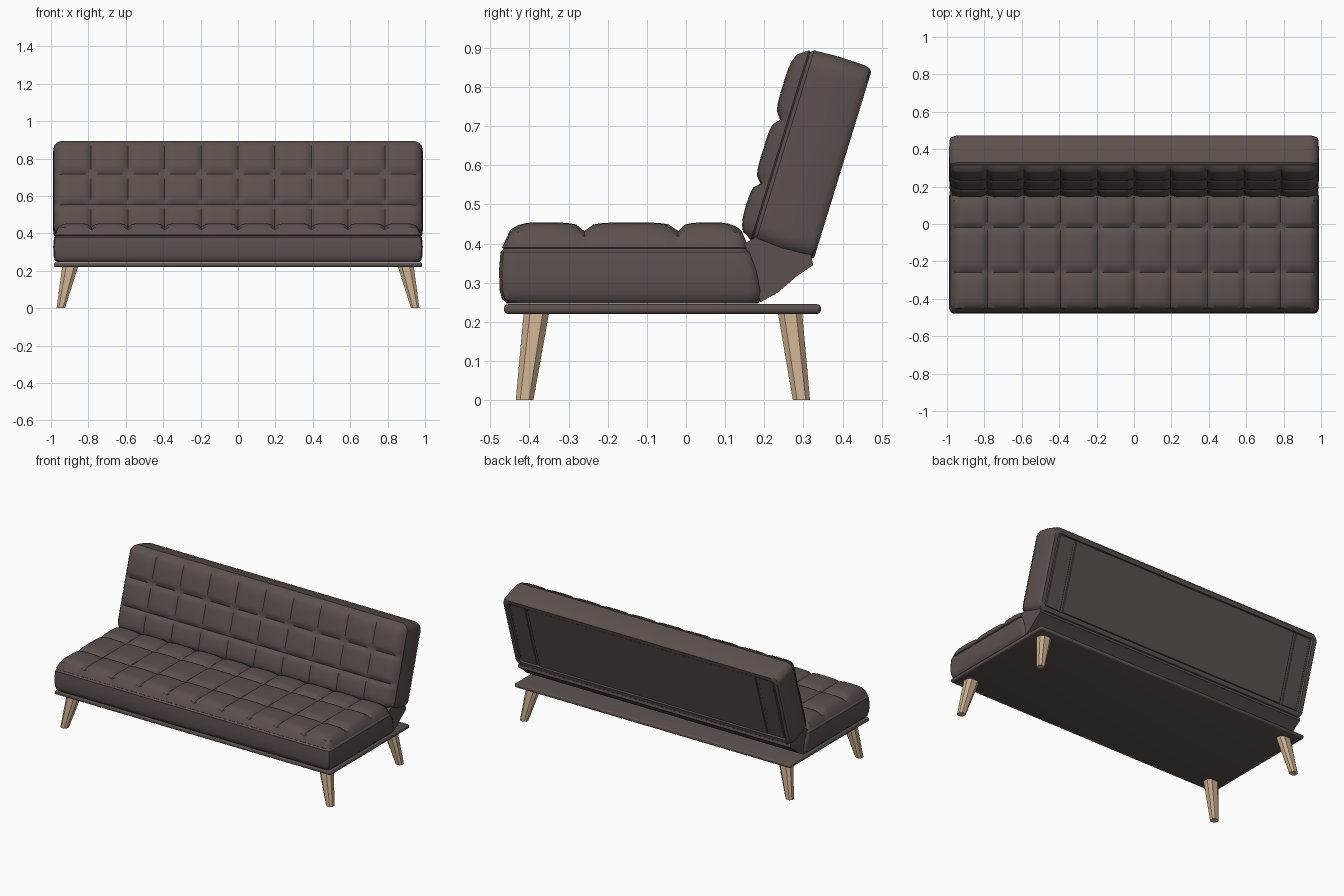
import bpy, bmesh, math
from mathutils import Matrix, Vector

cube = bpy.data.objects.get("Cube")
if cube:
    bpy.data.objects.remove(cube, do_unlink=True)


def material(name, rgb):
    m = bpy.data.materials.new(name)
    m.use_nodes = True
    m.diffuse_color = (*rgb, 1)
    m.node_tree.nodes["Principled BSDF"].inputs["Base Color"].default_value = (*rgb, 1)
    return m


fabric = material("brown fabric", (0.105, 0.082, 0.074))
wood = material("pale wood", (0.60, 0.43, 0.27))


def finish(name, bm, mat, smooth=True):
    bmesh.ops.recalc_face_normals(bm, faces=bm.faces)
    mesh = bpy.data.meshes.new(name)
    bm.to_mesh(mesh)
    bm.free()
    mesh.materials.append(mat)
    ob = bpy.data.objects.new(name, mesh)
    bpy.context.collection.objects.link(ob)
    if smooth:
        bpy.ops.object.select_all(action='DESELECT')
        ob.select_set(True)
        bpy.context.view_layer.objects.active = ob
        bpy.ops.object.shade_smooth_by_angle(angle=math.radians(35))
    return ob


def round_corner(x, v, half, v0, v1, r):
    """Pull the square corners of the outline into arcs."""
    sx = 1 if x > 0 else -1
    sv = 1 if v > (v0 + v1) / 2 else -1
    edge = v1 if sv > 0 else v0
    a = 1 - (half - abs(x)) / r
    b = 1 - abs(edge - v) / r
    if a > 0 and b > 0:
        x = sx * (half - r + r * a * math.sqrt(1 - b * b / 2))
        v = edge - sv * r + sv * r * b * math.sqrt(1 - a * a / 2)
    return x, v


def tufted_cushion(half, seams, edge, crown, puff, corner, rings, cols=10, sub=10):
    """Pillowed grid on top, side walls that follow (outset, height) rings, closed below."""
    bm = bmesh.new()
    v0, v1 = seams[0], seams[-1]
    ts = [2 * i / sub - 1 for i in range(sub)]
    xs = [(-half + (c + (t + 1) / 2) * 2 * half / cols, t) for c in range(cols) for t in ts]
    vs = [(a + (t + 1) / 2 * (b - a), t) for a, b in zip(seams, seams[1:]) for t in ts]
    xs.append((half, 1))
    vs.append((v1, 1))

    def rise(d):
        m = min(max(d, 0) / 0.08, 1)
        return math.sqrt(1 - (1 - m) ** 2)

    grid = []
    for x, a in xs:
        row = []
        for v, b in vs:
            body = rise(half - abs(x)) * rise(min(v - v0, v1 - v))
            bump = math.sqrt((1 - a ** 4) * (1 - b ** 4))
            px, pv = round_corner(x, v, half, v0, v1, corner)
            row.append(bm.verts.new((px, pv, edge + crown * body + puff * bump)))
        grid.append(row)
    for p, q in zip(grid, grid[1:]):
        for j in range(len(vs) - 1):
            bm.faces.new((p[j], q[j], q[j + 1], p[j + 1]))

    # side walls
    mid, hv = (v0 + v1) / 2, (v1 - v0) / 2
    rim = [e for e in bm.edges if e.is_boundary]
    last = 0
    for out, w in rings:
        new = bmesh.ops.extrude_edge_only(bm, edges=rim)["geom"]
        for p in (g for g in new if isinstance(g, bmesh.types.BMVert)):
            p.co.x *= (half + out) / (half + last)
            p.co.y = mid + (p.co.y - mid) * (hv + out) / (hv + last)
            p.co.z = w
        rim = [g for g in new if isinstance(g, bmesh.types.BMEdge)]
        last = out
    cap = bmesh.ops.holes_fill(bm, edges=rim)["faces"]
    bmesh.ops.recalc_face_normals(bm, faces=bm.faces)
    return bm, cap


def box(name, lo, hi, mat, bevel=0.0, segments=2, matrix=None):
    bm = bmesh.new()
    bmesh.ops.create_cube(bm, size=1)
    lo, hi = Vector(lo), Vector(hi)
    for p in bm.verts:
        p.co = (lo + hi) / 2 + p.co * (hi - lo)
    if bevel:
        bmesh.ops.bevel(bm, geom=bm.edges[:], offset=bevel, segments=segments,
                        profile=0.5, affect='EDGES')
    if matrix:
        bm.transform(matrix)
    return finish(name, bm, mat)


# seat, with its rear wall sloping back towards the hinge
bm, _ = tufted_cushion(0.98, [-0.47, -0.26, -0.02, 0.16], 0.39, 0.042, 0.022, 0.025,
                       [(-0.004, 0.387), (0.004, 0.378), (0.008, 0.33),
                        (0.006, 0.28), (0.0, 0.258), (-0.012, 0.247)])
for p in bm.verts:
    p.co.y += max(0, 0.39 - p.co.z) * 0.25 * min(max(p.co.y / 0.13, 0), 1)
finish("seat_cushion", bm, fabric)

# backrest, built lying flat and then tilted
tilt = Matrix(((1, 0, 0, 0), (0, 0.293, -0.956, 0.325),
               (0, 0.956, 0.293, 0.355), (0, 0, 0, 1)))
bm, cap = tufted_cushion(0.982, [0.005, 0.15, 0.321, 0.512], 0.168, 0.019, 0.019, 0.045,
                         [(-0.003, 0.164), (0.004, 0.155), (0.007, 0.09),
                          (0.005, 0.02), (0.001, 0.006), (-0.006, 0.0)])
bmesh.ops.inset_region(bm, faces=cap, thickness=0.025)
bmesh.ops.inset_region(bm, faces=cap, thickness=0.004, depth=-0.012)
bm.transform(tilt)
finish("backrest_cushion", bm, fabric)

# panels set into the rear of the backrest
box("rear_panel", (-0.815, 0.04, 0.005), (0.815, 0.478, 0.014), fabric, 0.003, 1, tilt)
for side, s in (("left", 1), ("right", -1)):
    a, b = sorted((s * 0.83, s * 0.935))
    box(side + "_rear_strip", (a, 0.04, 0.007), (b, 0.478, 0.014), fabric, 0.003, 1, tilt)

# folded fabric over the hinge between seat and backrest
bm = bmesh.new()
outline = [(0.15, 0.40), (0.19, 0.25), (0.235, 0.275), (0.285, 0.318),
           (0.325, 0.345), (0.32, 0.37), (0.2, 0.43)]
face = bm.faces.new([bm.verts.new((-0.972, y, z)) for y, z in outline])
new = bmesh.ops.extrude_face_region(bm, geom=[face])["geom"]
bmesh.ops.translate(bm, vec=(1.944, 0, 0),
                    verts=[g for g in new if isinstance(g, bmesh.types.BMVert)])
finish("hinge_fold", bm, fabric)

# base board
box("base_board", (-0.985, -0.465, 0.22), (0.985, 0.345, 0.245), fabric, 0.01, 3)


# splayed, tapered legs with chamfered corners
def leg(name, s, top, bottom):
    bm = bmesh.new()
    loops = []
    for (x0, x1, y0, y1), z in ((top, 0.222), (bottom, 0.0)):
        cx, cy, hx, hy = (x0 + x1) / 2, (y0 + y1) / 2, (x1 - x0) / 2, (y1 - y0) / 2
        ring = [(1, -.5), (1, .5), (.5, 1), (-.5, 1), (-1, .5), (-1, -.5), (-.5, -1), (.5, -1)]
        loops.append([bm.verts.new((s * (cx + hx * a), cy + hy * b, z)) for a, b in ring])
    up, down = loops
    for i in range(len(up)):
        j = (i + 1) % len(up)
        bm.faces.new((up[i], up[j], down[j], down[i]))
    bm.faces.new(up)
    bm.faces.new(down)
    finish(name, bm, wood, smooth=False)


for side, s in (("left", 1), ("right", -1)):
    leg("front_leg_" + side, s, (0.855, 0.94, -0.415, -0.35), (0.925, 0.97, -0.435, -0.39))
    leg("rear_leg_" + side, s, (0.855, 0.94, 0.235, 0.297), (0.925, 0.97, 0.273, 0.317))
